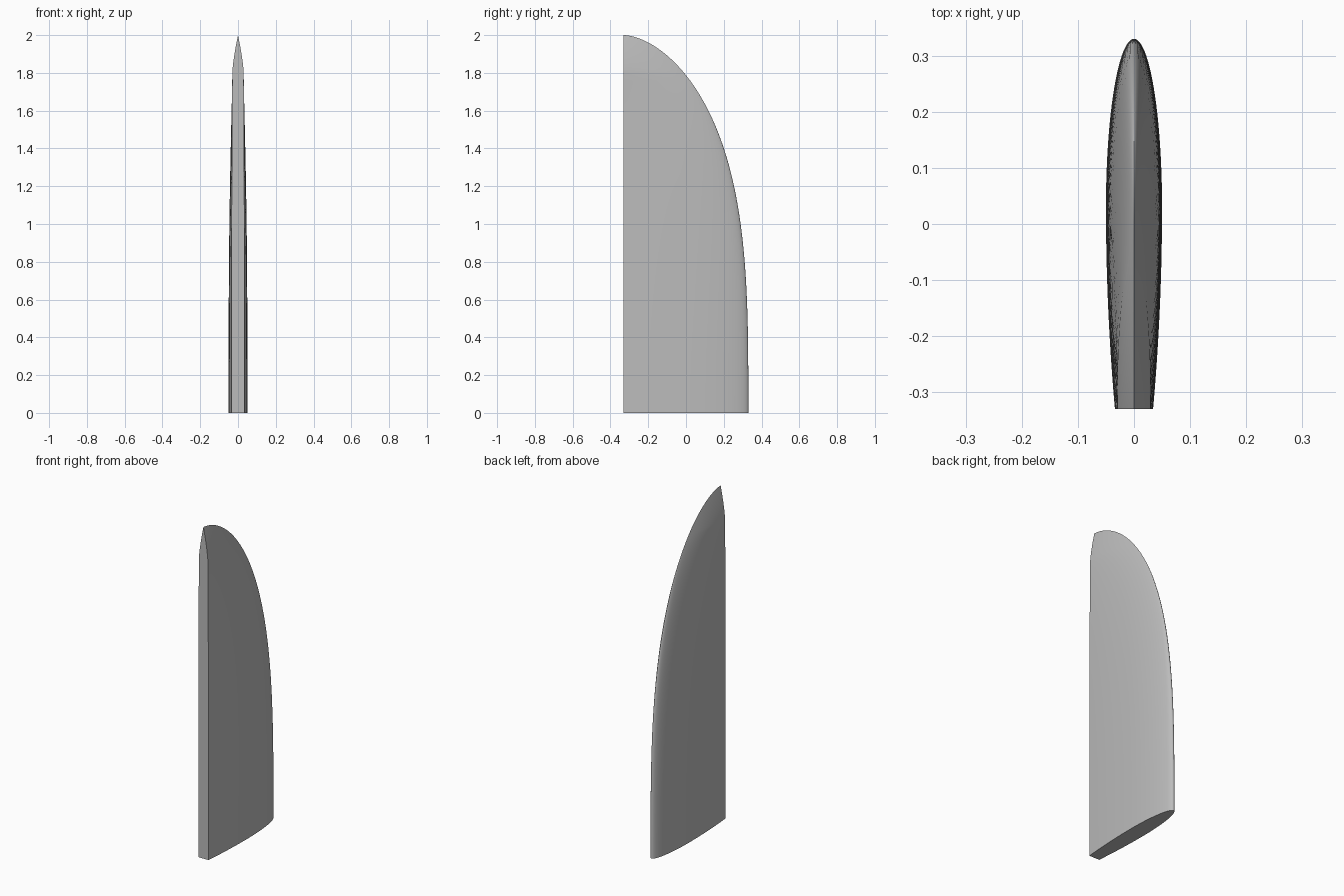
import bpy, bmesh, math

if "Cube" in bpy.data.objects:
    bpy.data.objects.remove(bpy.data.objects["Cube"], do_unlink=True)

BACK, CHORD, HEIGHT = -0.33, 0.66, 2.0   # flat edge position, base chord, span
P, Q = 1.7, 3.28                         # outline curve exponents
TIP_Z, TIP_HALF = 1.8, 0.03              # start and half width of pointed tip
ROWS, TIP_ROWS, STEPS = 44, 20, 36


def chord_at(z):
    return CHORD * max(0.0, 1 - (z / HEIGHT) ** Q) ** (1 / P)


def ridge_at(y):
    t = max(0.0, (y - BACK) / CHORD)
    return HEIGHT * max(0.0, 1 - t ** P) ** (1 / Q)


def root_half(u):
    """Half thickness of the base section, u from flat edge to nose."""
    y = BACK + CHORD * u - 0.03
    if y > 0:
        return 0.05 * math.sqrt(max(0.0, 1 - (y / 0.3) ** 2))
    return 0.05 - 0.016 * (y / 0.36) ** 2


def tip_half(u, z):
    """Half thickness near the tip, closing to a sharp ridge."""
    y = BACK + chord_at(z) * u
    depth = (ridge_at(y) - z) / (HEIGHT - TIP_Z)
    return TIP_HALF * (1 - (1 - min(1.0, max(0.0, depth))) ** 1.4)


def half_width(u, z):
    if z >= TIP_Z:
        return tip_half(u, z)
    blend = (z / TIP_Z) ** 3
    return (1 - blend) * root_half(u) + blend * tip_half(u, TIP_Z)


# Fin: stacked sections, dense towards the nose and the tip
us = [math.sin(math.pi / 2 * i / STEPS) for i in range(STEPS + 1)]
zs = [TIP_Z * i / ROWS for i in range(ROWS)]
zs += [TIP_Z + (HEIGHT - TIP_Z) * math.sin(math.pi / 2 * i / TIP_ROWS)
       for i in range(TIP_ROWS + 1)]

bm = bmesh.new()
rings = []
for z in zs:
    c = chord_at(z)
    right = [(-half_width(u, z), BACK + c * u, z) for u in us[:-1]]
    left = [(-x, y, z) for x, y, z in reversed(right)]
    rings.append([bm.verts.new(p) for p in right + [(0, BACK + c, z)] + left])

n = len(rings[0])
for low, high in zip(rings, rings[1:]):
    for i in range(n):
        j = (i + 1) % n
        bm.faces.new((low[i], low[j], high[j], high[i]))
bm.faces.new(rings[0])
bmesh.ops.remove_doubles(bm, verts=bm.verts, dist=0.00001)
bmesh.ops.recalc_face_normals(bm, faces=bm.faces)

mesh = bpy.data.meshes.new("fin")
bm.to_mesh(mesh)
bm.free()
fin = bpy.data.objects.new("fin", mesh)
bpy.context.collection.objects.link(fin)

# Plain grey finish
grey = bpy.data.materials.new("plain_grey")
grey.use_nodes = True
grey.diffuse_color = (0.5, 0.5, 0.5, 1)
grey.node_tree.nodes["Principled BSDF"].inputs["Base Color"].default_value = (0.5, 0.5, 0.5, 1)
mesh.materials.append(grey)

# Smooth skin with crisp flat edge, base and ridge
bpy.ops.object.select_all(action='DESELECT')
fin.select_set(True)
bpy.context.view_layer.objects.active = fin
bpy.ops.object.shade_smooth_by_angle(angle=math.radians(35))
